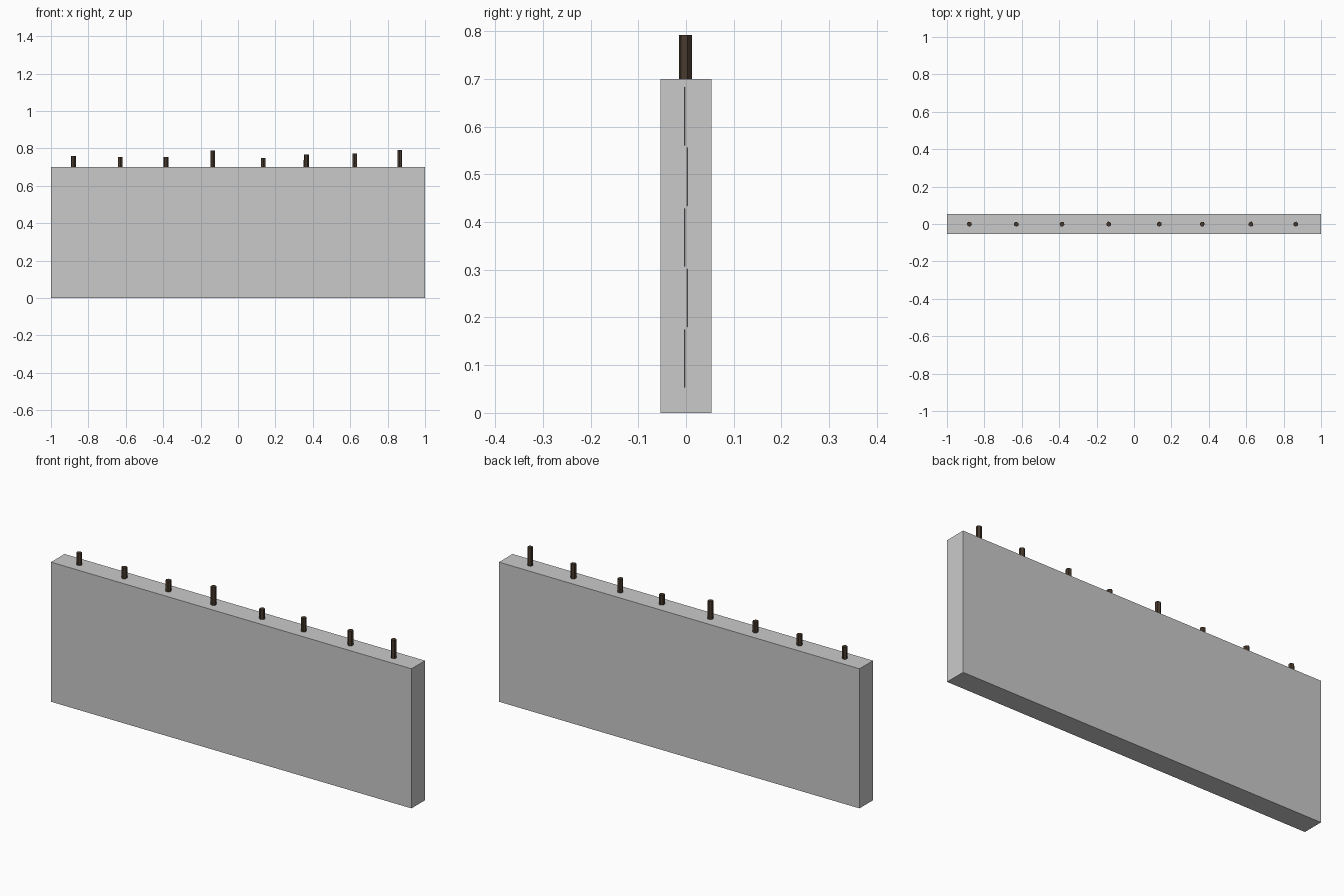
import bpy, bmesh, math, random

if "Cube" in bpy.data.objects:
    bpy.data.objects.remove(bpy.data.objects["Cube"])

random.seed(4)


def material(name, col):
    m = bpy.data.materials.new(name)
    m.diffuse_color = (*col, 1)
    m.use_nodes = True
    m.node_tree.nodes["Principled BSDF"].inputs["Base Color"].default_value = m.diffuse_color
    return m


GREY = material("light grey", (0.59, 0.59, 0.59))
BROWN = material("dark bark brown", (0.065, 0.042, 0.027))


def add(name, bm, mat):
    me = bpy.data.meshes.new(name)
    bm.to_mesh(me)
    bm.free()
    me.materials.append(mat)
    ob = bpy.data.objects.new(name, me)
    bpy.context.collection.objects.link(ob)
    return ob


# Solid wall block
bm = bmesh.new()
bmesh.ops.create_cube(bm, size=1)
bmesh.ops.scale(bm, vec=(1.9992, 0.107, 0.7), verts=bm.verts)
bmesh.ops.translate(bm, vec=(0, 0, 0.35), verts=bm.verts)
add("wall_block", bm, GREY)

# Upright stakes: (x, top height), six-sided and running down inside the block
stakes = [(-0.88, 0.76), (-0.63, 0.755), (-0.385, 0.755), (-0.135, 0.79),
          (0.135, 0.75), (0.365, 0.768), (0.625, 0.773), (0.865, 0.792)]
for i, (x, top) in enumerate(stakes):
    bm = bmesh.new()
    bmesh.ops.create_cone(bm, cap_ends=True, segments=6, radius1=0.0145,
                          radius2=0.0135, depth=top - 0.002)
    ob = add(f"stake_{i + 1}", bm, BROWN)
    ob.location = (x, -0.001, (top + 0.002) / 2)
    ob.rotation_euler.z = random.uniform(0, math.pi / 3)

# Woven strips inside the block, alternate rows passing opposite sides of stakes
for row in range(5):
    side = -1 if row % 2 == 0 else 1
    z0 = 0.053 + row * 0.127
    bm = bmesh.new()
    prev = None
    for k in range(65):
        x = -1 + k / 32
        y = side * 0.045 * math.cos(math.pi * (x + 0.88) / 0.25)
        pair = [bm.verts.new((x, y, z)) for z in (z0, z0 + 0.122)]
        if prev:
            bm.faces.new((prev[0], pair[0], pair[1], prev[1]))
        prev = pair
    add(f"woven_strip_{row + 1}", bm, BROWN)
